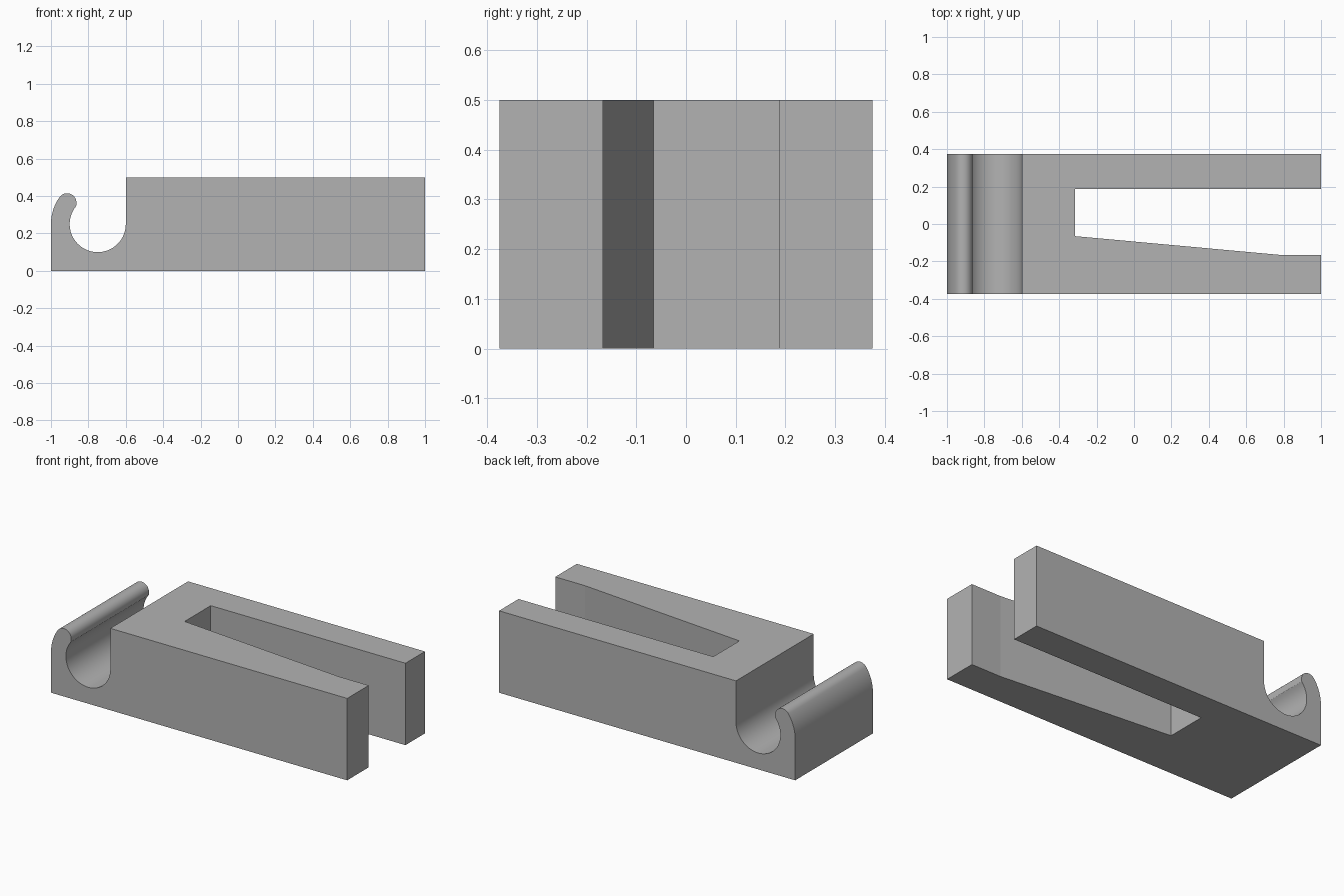
import bpy, bmesh
from math import cos, sin, radians
from mathutils import Vector

cube = bpy.data.objects.get("Cube")
if cube:
    bpy.data.objects.remove(cube, do_unlink=True)

HALF_DEPTH, HEIGHT = 0.375, 0.5
AXIS = (-0.75, 0.25)      # centre of the hook bore

grey = bpy.data.materials.new("plain_grey")
grey.use_nodes = True
colour = (0.45, 0.45, 0.45, 1)
grey.diffuse_color = colour
grey.node_tree.nodes["Principled BSDF"].inputs["Base Color"].default_value = colour


def arc(centre, radius, start, end, steps):
    angles = [radians(start + (end - start) * i / steps) for i in range(steps + 1)]
    return [(centre[0] + radius * cos(a), centre[1] + radius * sin(a)) for a in angles]


def extrude_outline(name, points, offset):
    """Solid made by sweeping a closed outline of 3D points along an offset."""
    bm = bmesh.new()
    face = bm.faces.new([bm.verts.new(p) for p in points])
    swept = bmesh.ops.extrude_face_region(bm, geom=[face])["geom"]
    bmesh.ops.translate(bm, vec=Vector(offset),
                        verts=[v for v in swept if isinstance(v, bmesh.types.BMVert)])
    bmesh.ops.recalc_face_normals(bm, faces=bm.faces)
    mesh = bpy.data.meshes.new(name)
    bm.to_mesh(mesh)
    bm.free()
    mesh.materials.append(grey)
    obj = bpy.data.objects.new(name, mesh)
    bpy.context.collection.objects.link(obj)
    return obj


# Side profile: block, round bore and curled hook with a rounded lip
lip = arc(AXIS, 0.2, 145, 145, 1)[0]
profile = [(-1, 0), (1, 0), (1, HEIGHT), (-0.6, HEIGHT)]
profile += arc(AXIS, 0.15, 0, -220, 56)
profile += arc(lip, 0.05, 0, 145, 20)
profile += arc(AXIS, 0.25, 145, 180, 12)[1:]
body = extrude_outline("hooked_block", [(x, -HALF_DEPTH, z) for x, z in profile],
                       (0, 2 * HALF_DEPTH, 0))

# Tapered slot, open at the far end
slot = [(-0.315, -0.065), (0.8, -0.167), (1.1, -0.167), (1.1, 0.187), (-0.315, 0.187)]
cutter = extrude_outline("slot_cutter", [(x, y, -0.1) for x, y in slot],
                         (0, 0, HEIGHT + 0.2))
cutter.hide_render = True

cut = body.modifiers.new("slot", "BOOLEAN")
cut.operation, cut.solver, cut.object = "DIFFERENCE", "EXACT", cutter
bpy.ops.object.select_all(action="DESELECT")
body.select_set(True)
bpy.context.view_layer.objects.active = body
bpy.ops.object.modifier_apply(modifier=cut.name)
bpy.data.objects.remove(cutter, do_unlink=True)

# Smooth bore and hook, sharp block edges; the taper bend stays flat
bpy.ops.object.shade_smooth_by_angle(angle=radians(20))
for face in body.data.polygons:
    if face.center.x > -0.59:
        face.use_smooth = False
